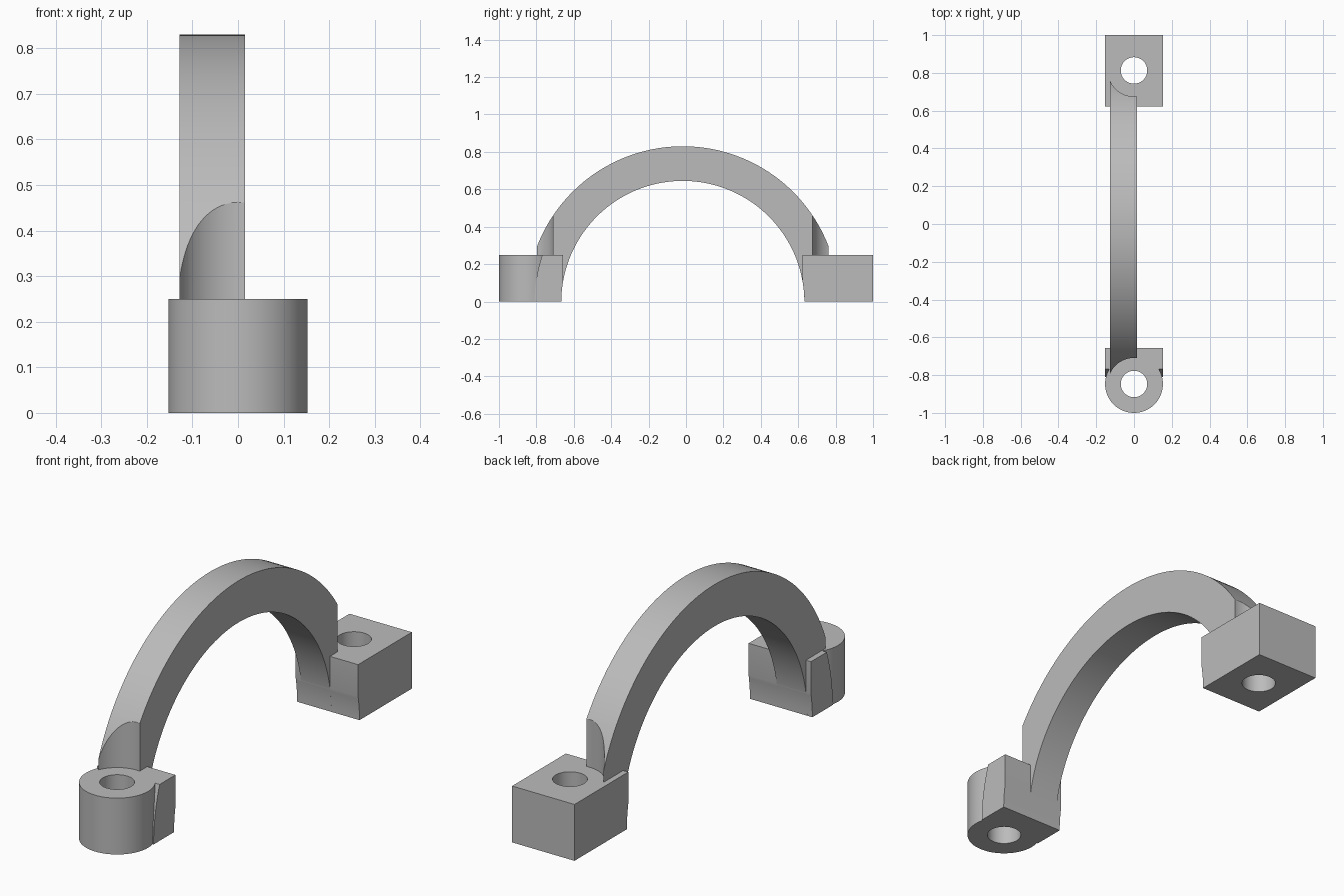
import bpy, bmesh, math

cube = bpy.data.objects.get("Cube")
if cube:
    bpy.data.objects.remove(cube, do_unlink=True)

MID_Y, MID_Z = -0.017, -0.005      # centre of the arch circles
INNER, OUTER, NECK = 0.65, 0.835, 0.793
HOLE_DIST, FOOT_HALF, FOOT_TOP = 0.83, 0.153, 0.25
FACE_DIST = 0.64                   # inner face of the feet from the arch centre

grey = bpy.data.materials.new("plain grey")
grey.use_nodes = True
grey.diffuse_color = (0.5, 0.5, 0.5, 1)
grey.node_tree.nodes["Principled BSDF"].inputs["Base Color"].default_value = (0.5, 0.5, 0.5, 1)


def arc(radius, a0, a1, n):
    """Points (y, z) on a circle around the arch centre."""
    angles = [a0 + (a1 - a0) * i / n for i in range(n + 1)]
    return [(MID_Y + radius * math.cos(a), MID_Z + radius * math.sin(a)) for a in angles]


def angle_at(radius, z):
    return math.asin((z - MID_Z) / radius)


def prism(name, profile, x0, x1):
    """Extrude a (y, z) outline along x."""
    bm = bmesh.new()
    face = bm.faces.new([bm.verts.new((x0, y, z)) for y, z in profile])
    out = bmesh.ops.extrude_face_region(bm, geom=[face])
    verts = [g for g in out["geom"] if isinstance(g, bmesh.types.BMVert)]
    bmesh.ops.translate(bm, verts=verts, vec=(x1 - x0, 0, 0))
    bmesh.ops.recalc_face_normals(bm, faces=bm.faces)
    mesh = bpy.data.meshes.new(name)
    bm.to_mesh(mesh)
    bm.free()
    mesh.materials.append(grey)
    obj = bpy.data.objects.new(name, mesh)
    bpy.context.collection.objects.link(obj)
    return obj


def cylinder(name, y, radius, z0, z1):
    bpy.ops.mesh.primitive_cylinder_add(vertices=96, radius=radius, depth=z1 - z0,
                                        location=(0, y, (z0 + z1) / 2))
    obj = bpy.context.object
    obj.name = name
    obj.data.materials.append(grey)
    return obj


def combine(target, tool, operation):
    """Apply a boolean and remove the helper."""
    mod = target.modifiers.new("join or cut", "BOOLEAN")
    mod.operation, mod.object, mod.solver = operation, tool, "EXACT"
    bpy.ops.object.select_all(action="DESELECT")
    bpy.context.view_layer.objects.active = target
    target.select_set(True)
    bpy.ops.object.modifier_apply(modifier=mod.name)
    bpy.data.objects.remove(tool, do_unlink=True)


# Arched handle, trimmed for screw heads at both ends
a_in, a_out = angle_at(INNER, 0), angle_at(OUTER, 0)
handle = prism("arched_handle",
               arc(OUTER, a_out, math.pi - a_out, 96) + arc(INNER, math.pi - a_in, a_in, 96),
               -0.128, 0.015)
for side in (-1, 1):
    combine(handle, cylinder("head_clearance", MID_Y + side * HOLE_DIST, 0.138, -0.1, 1), "DIFFERENCE")

# Inner foot face: follows the arch at the bottom, then rises straight
a_face = math.acos(FACE_DIST / INNER)
inner_back = arc(INNER, a_in, a_face, 8) + [(MID_Y + FACE_DIST, FOOT_TOP)]
inner_front = [(2 * MID_Y - y, z) for y, z in inner_back]

# Square back foot
back_foot = prism("back_foot", inner_back + [(1, FOOT_TOP), (1, 0)], -FOOT_HALF, FOOT_HALF)

# Rounded front foot: curved neck joined to a round boss
neck_outer = arc(NECK, math.pi - angle_at(NECK, FOOT_TOP), math.pi - angle_at(NECK, 0), 16)
front_foot = prism("front_foot", inner_front + neck_outer, -FOOT_HALF, FOOT_HALF)
combine(front_foot, cylinder("boss", MID_Y - HOLE_DIST, FOOT_HALF, 0, FOOT_TOP), "UNION")

# Screw holes
for foot, side in ((front_foot, -1), (back_foot, 1)):
    combine(foot, cylinder("screw_hole", MID_Y + side * HOLE_DIST, 0.07, -0.1, 0.4), "DIFFERENCE")

# Smooth curved faces, sharp edges kept
for obj in (handle, back_foot, front_foot):
    bpy.ops.object.select_all(action="DESELECT")
    bpy.context.view_layer.objects.active = obj
    obj.select_set(True)
    bpy.ops.object.shade_smooth_by_angle(angle=math.radians(20))
